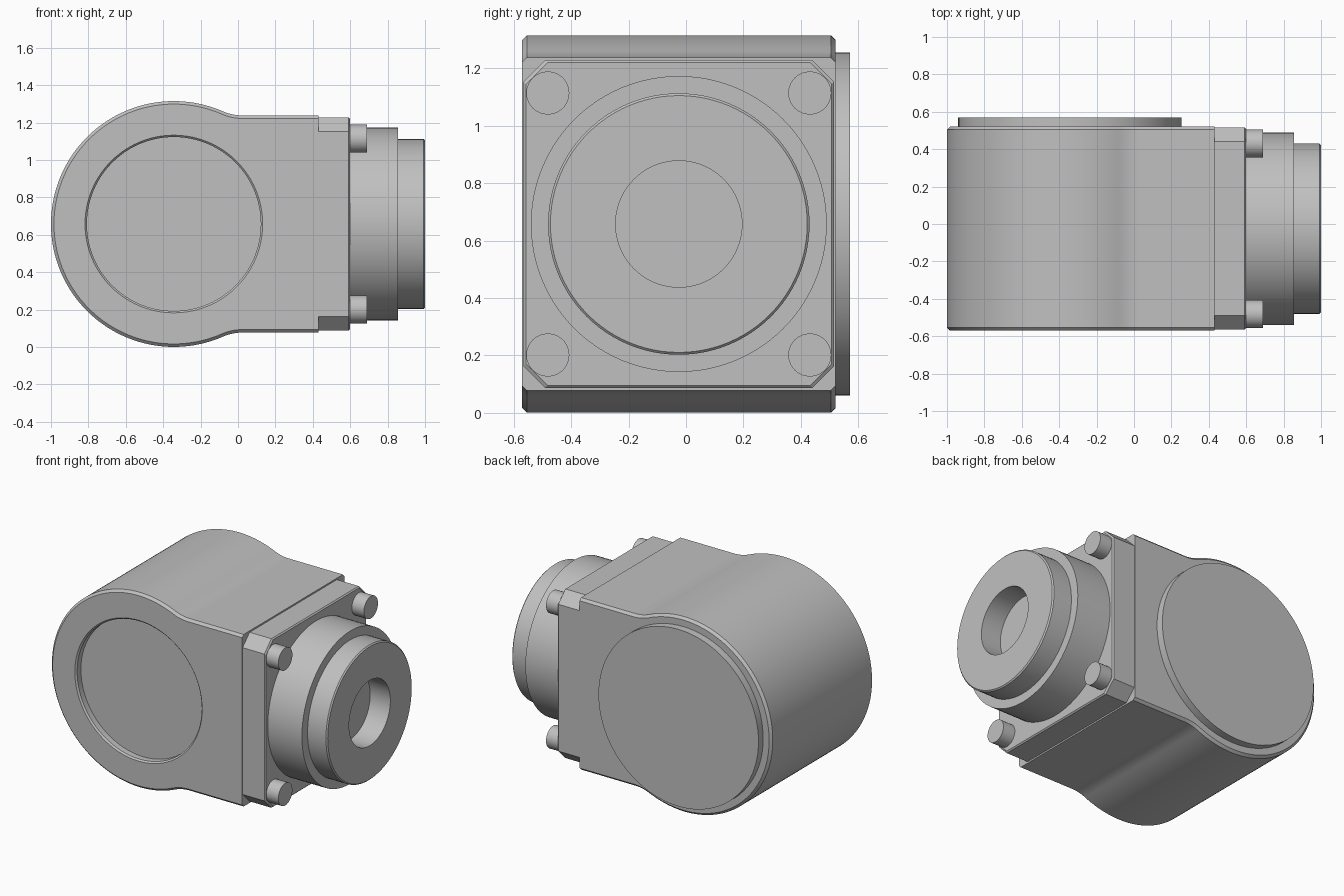
import bpy, bmesh
from math import sin, cos, pi, sqrt, atan2, radians
from mathutils import Vector

if "Cube" in bpy.data.objects:
    bpy.data.objects.remove(bpy.data.objects["Cube"], do_unlink=True)

GREY = (0.527, 0.527, 0.527, 1)
metal = bpy.data.materials.new("grey metal")
metal.use_nodes = True
metal.diffuse_color = GREY
metal.node_tree.nodes["Principled BSDF"].inputs["Base Color"].default_value = GREY

MID_Y, MID_Z = -0.025, 0.6575      # centre of the side port
LOBE_X, LOBE_R = -0.343, 0.657     # round end of the body
HALF_H, FILLET = 0.58, 0.27        # square end and blend radius
BACK, FRONT, SEAT = 0.52, -0.57, 0.43


def loft(name, rings):
    """Closed solid through matching point loops."""
    bm = bmesh.new()
    loops = [[bm.verts.new(p) for p in ring] for ring in rings]
    n = len(loops[0])
    for a, b in zip(loops, loops[1:]):
        for i in range(n):
            j = (i + 1) % n
            bm.faces.new((a[i], a[j], b[j], b[i]))
    bm.faces.new(loops[0])
    bm.faces.new(loops[-1])
    bmesh.ops.recalc_face_normals(bm, faces=bm.faces)
    mesh = bpy.data.meshes.new(name)
    bm.to_mesh(mesh)
    bm.free()
    mesh.materials.append(metal)
    obj = bpy.data.objects.new(name, mesh)
    bpy.context.collection.objects.link(obj)
    return obj


def smooth(obj):
    bpy.ops.object.select_all(action="DESELECT")
    obj.select_set(True)
    bpy.context.view_layer.objects.active = obj
    bpy.ops.object.shade_smooth_by_angle(angle=radians(30))


def turned(name, profile, centre, axis, n=96):
    """Turned part: profile of (radius, position along the axis)."""
    def point(r, t, a):
        u, v = r * cos(a), r * sin(a)
        offset = (t, u, v) if axis == "x" else (u, t, v)
        return Vector(centre) + Vector(offset)
    return loft(name, [[point(r, t, 2 * pi * i / n) for i in range(n)]
                       for r, t in profile])


def body_outline(inset, y):
    """Round lobe blending through fillets into a square end."""
    r, h, f = LOBE_R - inset, HALF_H - inset, FILLET + inset
    dx = sqrt((r + f) ** 2 - (h + f) ** 2)
    tangent = atan2(h + f, dx)
    top = [(SEAT, h)]
    for i in range(13):                       # concave blend
        a = -pi / 2 + (tangent - pi / 2) * i / 12
        top.append((LOBE_X + dx + f * cos(a), h + f + f * sin(a)))
    for i in range(1, 49):                    # upper half of the lobe
        a = tangent + (pi - tangent) * i / 48
        top.append((LOBE_X + r * cos(a), r * sin(a)))
    bottom = [(x, -z) for x, z in reversed(top[:-1])]
    return [(x, y, MID_Z + z) for x, z in top + bottom]


# Main body with chamfered front and back rims
RIM = 0.016
body = loft("main_body", [
    body_outline(RIM, FRONT), body_outline(0, FRONT + RIM),
    body_outline(0, BACK - RIM), body_outline(RIM, BACK)])

# Shallow round recess in the front
cutter = turned("recess_cutter",
                [(0.475, FRONT - 0.05), (0.475, FRONT), (0.465, FRONT + 0.01),
                 (0.465, FRONT + 0.05)], (LOBE_X, 0, MID_Z), "y")
cutter.hide_render = True
cut = body.modifiers.new("recess", "BOOLEAN")
cut.operation = "DIFFERENCE"
cut.solver = "EXACT"
cut.object = cutter
bpy.context.view_layer.objects.active = body
bpy.ops.object.modifier_apply(modifier=cut.name)
bpy.data.objects.remove(cutter, do_unlink=True)
smooth(body)

# Round cover on the back
smooth(turned("back_cover", [(0.597, BACK - 0.01), (0.597, 0.57)],
              (LOBE_X, 0, MID_Z), "y"))


# Square flange with cut corners
def flange_outline(x, inset):
    hy, hz, c = 0.54 - inset, 0.57 - inset, 0.075
    quarter = [(hy, hz - c), (hy - c, hz)]
    half = quarter + [(-y, z) for y, z in reversed(quarter)]
    return [(x, MID_Y + y, MID_Z + z) for y, z in half + [(-y, -z) for y, z in half]]


loft("flange", [flange_outline(SEAT, 0), flange_outline(0.592, 0),
                flange_outline(0.6, 0.008)])

# Stepped side port with a blind bore
smooth(turned("side_port",
              [(0.515, 0.595), (0.515, 0.855), (0.455, 0.855), (0.455, 0.992),
               (0.447, 1.0), (0.22, 1.0), (0.22, 0.85)],
              (0, MID_Y, MID_Z), "x"))

# Four corner bolts
for side, sy in (("front", -1), ("back", 1)):
    for level, sz in (("lower", -1), ("upper", 1)):
        smooth(turned(f"{level}_{side}_bolt", [(0.075, 0.595), (0.075, 0.69)],
                      (0, MID_Y + sy * 0.456, MID_Z + sz * 0.456), "x", 32))
